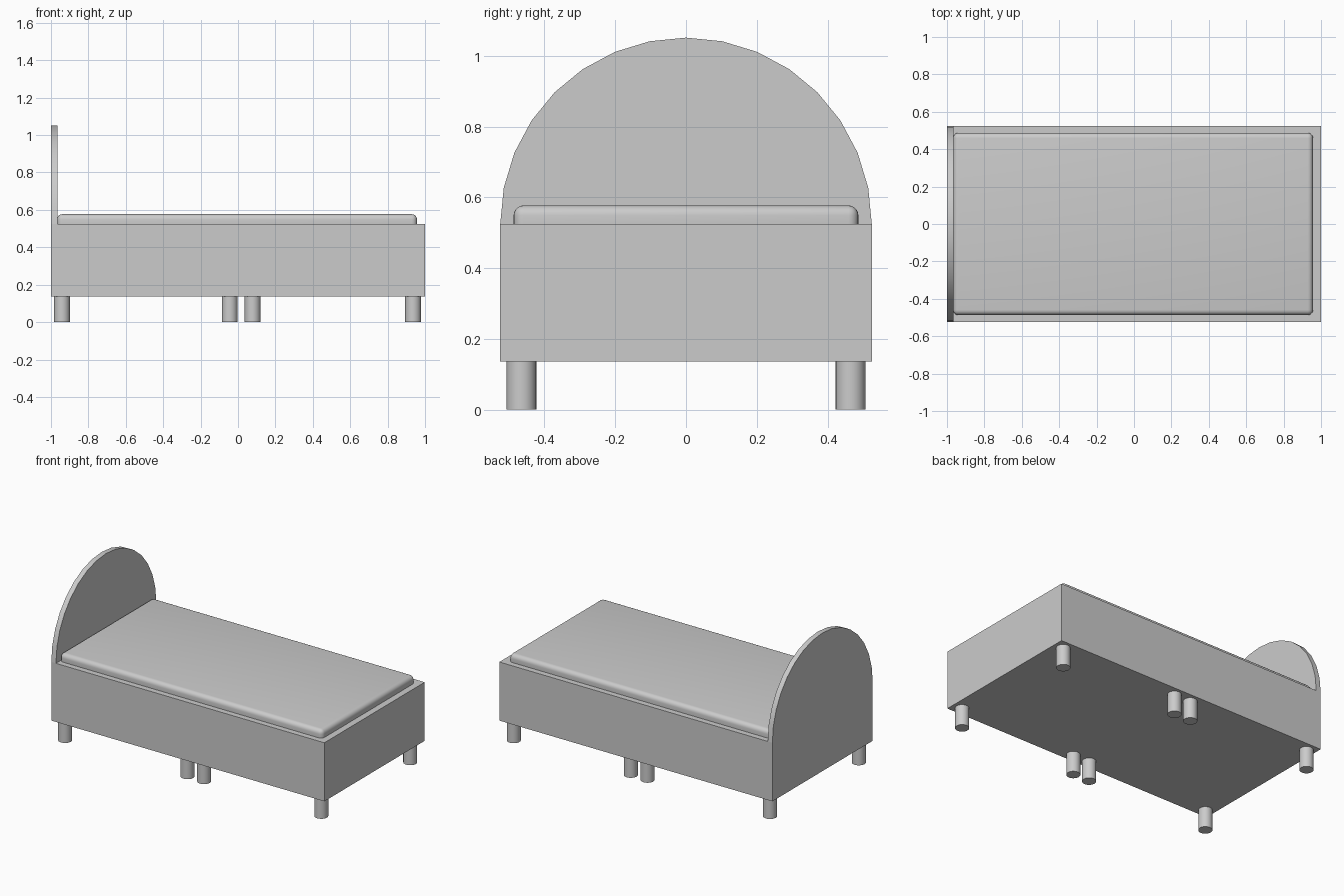
import bpy, bmesh, math

if "Cube" in bpy.data.objects:
    bpy.data.objects.remove(bpy.data.objects["Cube"])

W = 0.525            # half width
Z0, Z1 = 0.136, 0.524  # bed box bottom and top


def box(name, lo, hi):
    bpy.ops.mesh.primitive_cube_add(size=1, location=[(a + b) / 2 for a, b in zip(lo, hi)])
    ob = bpy.context.object
    ob.name = name
    ob.scale = [b - a for a, b in zip(lo, hi)]
    bpy.ops.object.transform_apply(location=False, rotation=False, scale=True)
    return ob


# Bed box
box("bed_box", (-1, -W, Z0), (1, W, Z1))

# Mattress, rounded and sunk slightly into the box
mattress = box("mattress", (-0.967, -0.487, 0.485), (0.957, 0.487, 0.577))
bev = mattress.modifiers.new("rounding", 'BEVEL')
bev.width = 0.028
bev.segments = 5
bpy.ops.object.modifier_apply(modifier=bev.name)
bpy.ops.object.shade_smooth_by_angle(angle=math.radians(40))

# Half-round headboard extruded along x
bm = bmesh.new()
n = 16
arc = [bm.verts.new((-1, W * math.cos(math.pi * i / n), Z1 + (W + 0.002) * math.sin(math.pi * i / n)))
       for i in range(n + 1)]
face = bm.faces.new(arc)
ext = bmesh.ops.extrude_face_region(bm, geom=[face])
bmesh.ops.translate(bm, vec=(0.034, 0, 0),
                    verts=[g for g in ext["geom"] if isinstance(g, bmesh.types.BMVert)])
bmesh.ops.recalc_face_normals(bm, faces=bm.faces)
mesh = bpy.data.meshes.new("headboard")
bm.to_mesh(mesh)
bm.free()
headboard = bpy.data.objects.new("headboard", mesh)
bpy.context.collection.objects.link(headboard)
bpy.ops.object.select_all(action='DESELECT')
headboard.select_set(True)
bpy.context.view_layer.objects.active = headboard
bpy.ops.object.shade_smooth_by_angle(angle=math.radians(30))

# Round legs: one pair at each end, two pairs in the middle
places = {"head": -0.941, "middle_a": -0.044, "middle_b": 0.078, "foot": 0.936}
for place, x in places.items():
    for side, y in (("front", -0.465), ("back", 0.465)):
        bpy.ops.mesh.primitive_cylinder_add(vertices=32, radius=0.042, depth=Z0, location=(x, y, Z0 / 2))
        bpy.context.object.name = f"{side}_{place}_leg"
        bpy.ops.object.shade_smooth_by_angle(angle=math.radians(30))
